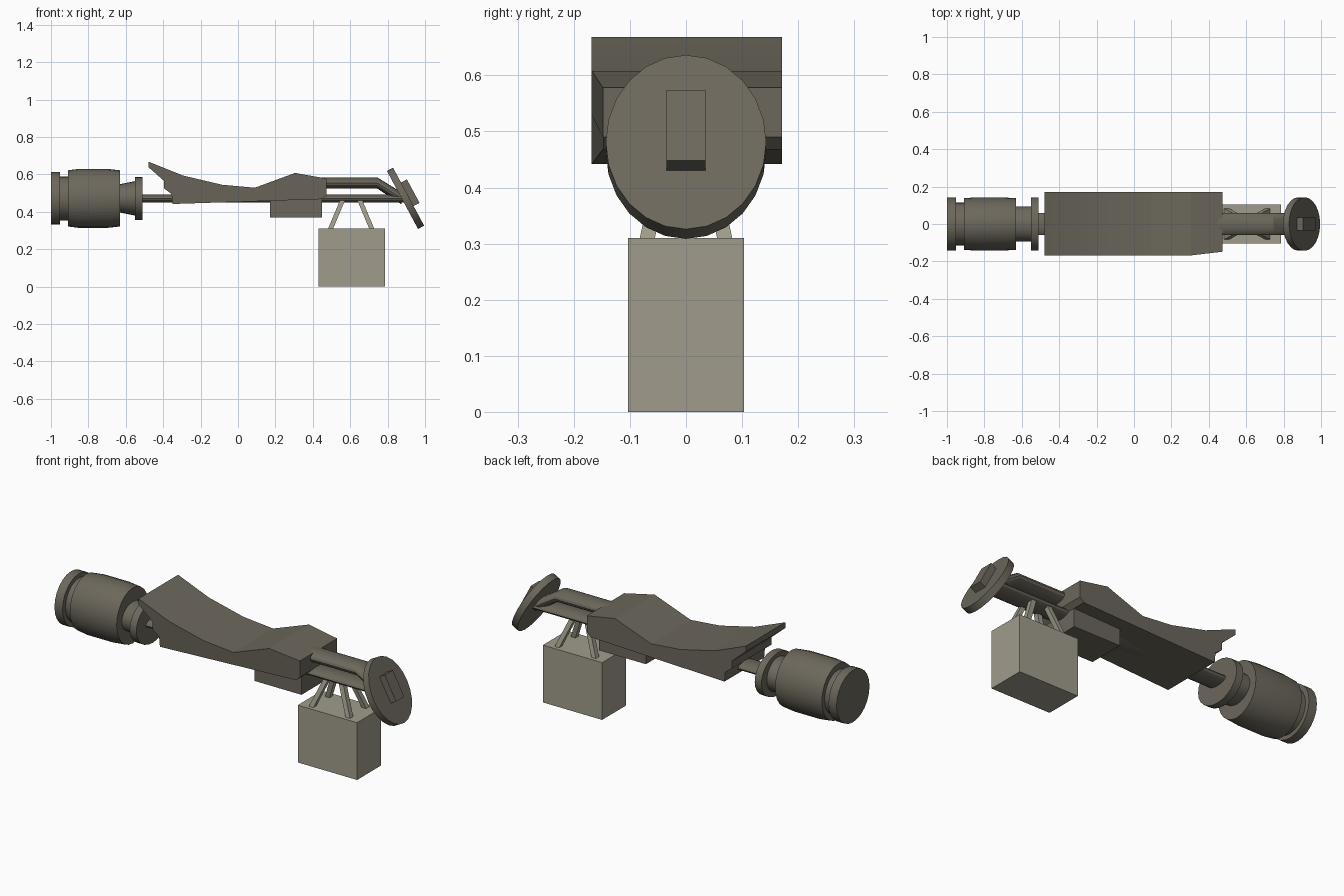
import bpy, bmesh, math
from mathutils import Matrix, Vector

if "Cube" in bpy.data.objects:
    bpy.data.objects.remove(bpy.data.objects["Cube"])


def material(name, rgb):
    m = bpy.data.materials.new(name)
    m.diffuse_color = (*rgb, 1)
    m.use_nodes = True
    m.node_tree.nodes["Principled BSDF"].inputs["Base Color"].default_value = m.diffuse_color
    return m


HULL = material("dark_olive_grey", (0.150, 0.137, 0.107))
CRATE = material("pale_stone", (0.352, 0.333, 0.262))


def finish(name, bm, mat, smooth=None, matrix=None):
    bmesh.ops.recalc_face_normals(bm, faces=bm.faces)
    me = bpy.data.meshes.new(name)
    bm.to_mesh(me)
    bm.free()
    me.materials.append(mat)
    if smooth:
        me.shade_smooth()
        me.set_sharp_from_angle(angle=math.radians(smooth))
    ob = bpy.data.objects.new(name, me)
    bpy.context.collection.objects.link(ob)
    if matrix:
        ob.matrix_world = matrix
    return ob


def rings(name, sections, mat, n=24, matrix=None):
    """Loft ellipses along x; each section is (x, z, y radius, z radius)."""
    bm = bmesh.new()
    loops = []
    for x, z, ry, rz in sections:
        loops.append([bm.verts.new((x, ry * math.sin(2 * math.pi * i / n),
                                    z + rz * math.cos(2 * math.pi * i / n))) for i in range(n)])
    for a, b in zip(loops, loops[1:]):
        for i in range(n):
            j = (i + 1) % n
            bm.faces.new((a[i], a[j], b[j], b[i]))
    bm.faces.new(loops[0])
    bm.faces.new(loops[-1])
    return finish(name, bm, mat, 30, matrix)


def box(name, lo, hi, mat, matrix=None):
    lo, hi = Vector(lo), Vector(hi)
    bm = bmesh.new()
    bmesh.ops.create_cube(bm, size=1)
    bmesh.ops.scale(bm, vec=hi - lo, verts=bm.verts)
    bmesh.ops.translate(bm, vec=(lo + hi) / 2, verts=bm.verts)
    return finish(name, bm, mat, None, matrix)


# Rear engine: stepped barrel with end ring, neck and flange
zc = 0.472
rings("engine_barrel", [(x, zc, ry, rz) for x, ry, rz in [
    (-1.0, .141, .141), (-.952, .141, .141), (-.952, .115, .118), (-.91, .115, .118),
    (-.91, .138, .150), (-.85, .142, .158), (-.70, .142, .158), (-.63, .138, .150),
    (-.63, .094, .076), (-.55, .094, .092), (-.55, .141, .115), (-.51, .141, .115)]], HULL)

# Long lower rod and the upper steering tube that bends down to the disc
rings("main_rod", [(-.53, .472, .06, .022), (.89, .472, .06, .022)], HULL, 16)
rings("steering_tube", [(.44, .554, .06, .03), (.745, .554, .06, .03),
                        (.875, .472, .055, .032)], HULL, 16)

# Seat body: side profile extruded across, front side narrowing at the right end
profile = [(-.478, .668), (-.294, .594), (-.086, .545), (.09, .529), (.305, .608),
           (.474, .578), (.474, .49), (.45, .468), (-.35, .442), (-.355, .495),
           (-.395, .525), (-.395, .565), (-.478, .638)]
bm = bmesh.new()
front = [bm.verts.new((x, -.168 if x < .4 else -.148, z)) for x, z in profile]
back = [bm.verts.new((x, .171, z)) for x, z in profile]
bm.faces.new(front)
bm.faces.new(back)
for i in range(len(profile)):
    j = (i + 1) % len(profile)
    bm.faces.new((front[i], front[j], back[j], back[i]))
finish("seat_body", bm, HULL, 20)

# Block under the seat
box("under_block", (.17, -.1, .37), (.45, .1, .49), HULL)

# Tilted nose disc with a raised plate
tilt = Matrix.Translation((.912, 0, .481)) @ Matrix.Rotation(math.radians(-28.2), 4, 'Y')
rings("nose_disc", [(-.037, 0, .143, .176), (0, 0, .143, .176)], HULL, 24, tilt)
box("nose_plate", (-.01, -.035, -.057), (.036, .035, .086), HULL, tilt)

# Hanging crate and its four splayed struts
box("hanging_crate", (.43, -.103, 0), (.785, .103, .31), CRATE)
for sx in (-1, 1):
    for sy in (-1, 1):
        bottom = Vector((.605 + sx * .112, sy * .07, .305))
        top = Vector((.605 + sx * .045, sy * .035, .465))
        bm = bmesh.new()
        bmesh.ops.create_cube(bm, size=1)
        for v in bm.verts:
            c = top if v.co.z > 0 else bottom
            v.co = (c.x + v.co.x * .027, c.y + v.co.y * .027, c.z)
        finish("crate_strut", bm, CRATE)
